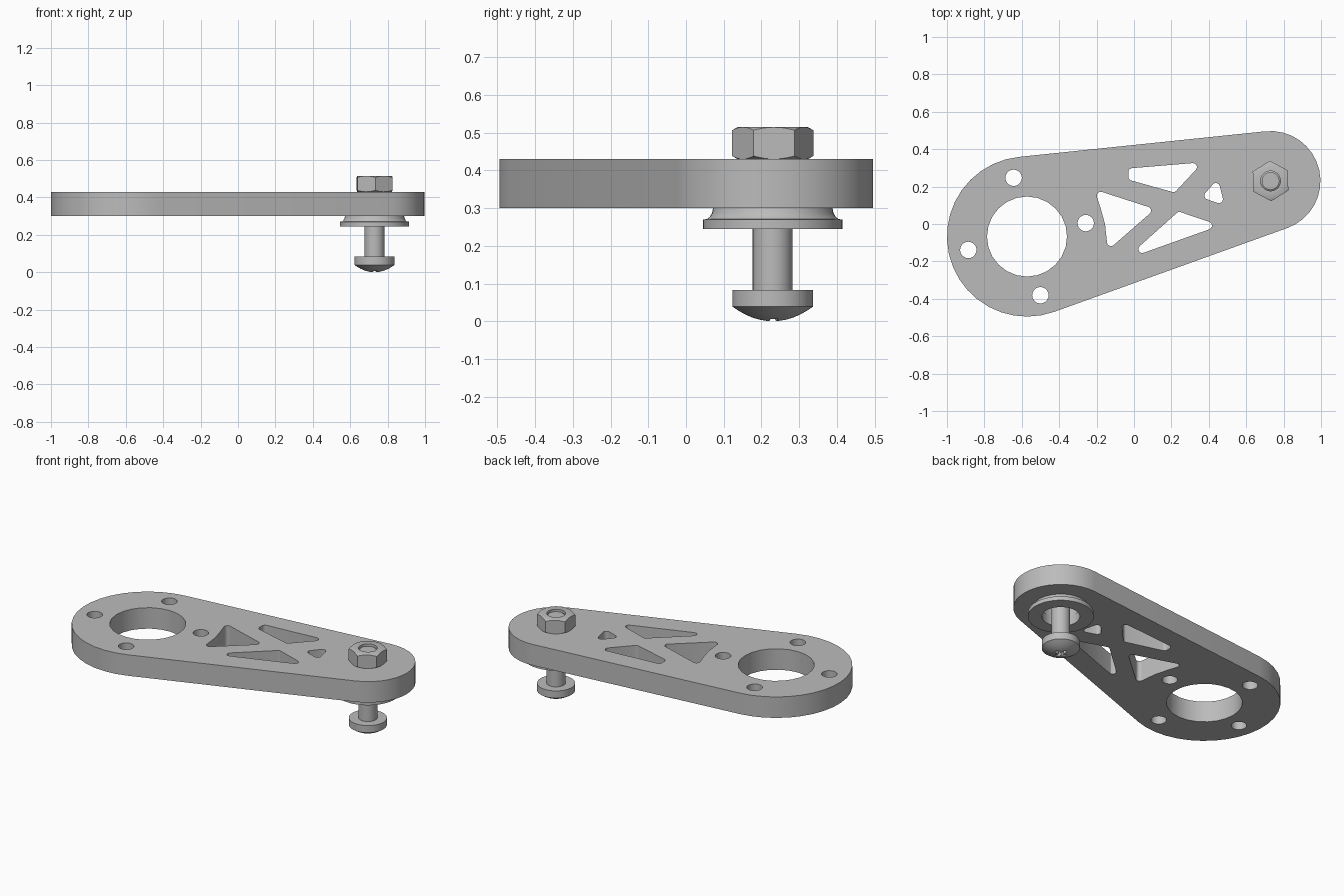
import bpy, bmesh
from math import pi, cos, sin, tan, atan2, asin, hypot
from mathutils import Vector, Matrix

if "Cube" in bpy.data.objects:
    bpy.data.objects.remove(bpy.data.objects["Cube"])

metal = bpy.data.materials.new("grey_metal")
metal.use_nodes = True
grey = (0.5, 0.5, 0.5, 1)
metal.diffuse_color = grey
metal.node_tree.nodes["Principled BSDF"].inputs["Base Color"].default_value = grey

BIG, BIG_R = Vector((-0.572, -0.067)), 0.428
PIN, PIN_R = Vector((0.73, 0.23)), 0.267
AXIS = atan2(PIN.y - BIG.y, PIN.x - BIG.x)


def finish(bm, name):
    bmesh.ops.recalc_face_normals(bm, faces=bm.faces)
    mesh = bpy.data.meshes.new(name)
    bm.to_mesh(mesh)
    bm.free()
    mesh.materials.append(metal)
    obj = bpy.data.objects.new(name, mesh)
    bpy.context.collection.objects.link(obj)
    return obj


def smooth(obj):
    bpy.ops.object.select_all(action='DESELECT')
    obj.select_set(True)
    bpy.context.view_layer.objects.active = obj
    bpy.ops.object.shade_smooth_by_angle(angle=pi / 6)


def boolean(obj, cutter, operation):
    mod = obj.modifiers.new(operation.lower(), 'BOOLEAN')
    mod.object, mod.operation, mod.solver = cutter, operation, 'EXACT'
    bpy.context.view_layer.objects.active = obj
    bpy.ops.object.modifier_apply(modifier=mod.name)
    bpy.data.objects.remove(cutter)


def arc(center, r, start, end, n):
    steps = [start + (end - start) * i / n for i in range(n + 1)]
    return [center + Vector((cos(a), sin(a))) * r for a in steps]


def circle(center, r, n=32):
    return arc(center, r, 0, 2 * pi, n)[:-1]


def rounded(corners, r=0.021):
    """Polygon whose corners are replaced by small fillets."""
    pts = [Vector(c) for c in corners]
    out = []
    for i, p in enumerate(pts):
        a = (pts[i - 1] - p).normalized()
        b = (pts[(i + 1) % len(pts)] - p).normalized()
        half = a.angle(b) / 2
        if half > 1.3:
            out.append(p)
            continue
        reach = r / tan(half)
        center = p + (a + b).normalized() * (r / sin(half))
        start, end = p + a * reach - center, p + b * reach - center
        a0 = atan2(start.y, start.x)
        turn = (atan2(end.y, end.x) - a0 + pi) % (2 * pi) - pi
        out += arc(center, r, a0, a0 + turn, 5)
    return out


def slab(name, loops, z0, z1):
    """Extruded flat shape; later loops are holes in the first."""
    bm = bmesh.new()
    edges = []
    for loop in loops:
        vs = [bm.verts.new((p.x, p.y, z0)) for p in loop]
        edges += [bm.edges.new((v, vs[i - 1])) for i, v in enumerate(vs)]
    bmesh.ops.triangle_fill(bm, edges=edges, use_beauty=True)
    top = bmesh.ops.extrude_face_region(bm, geom=bm.faces[:])["geom"]
    bmesh.ops.translate(bm, vec=(0, 0, z1 - z0),
                        verts=[v for v in top if isinstance(v, bmesh.types.BMVert)])
    return finish(bm, name)


def lathe(name, profile, closed=False, n=48):
    """Revolve (radius, height) points about the pin axis."""
    bm = bmesh.new()
    vs = [bm.verts.new((PIN.x + r, PIN.y, z)) for r, z in profile]
    edges = [bm.edges.new(pair) for pair in zip(vs, vs[1:])]
    if closed:
        edges.append(bm.edges.new((vs[-1], vs[0])))
    bmesh.ops.spin(bm, geom=vs + edges, cent=(PIN.x, PIN.y, 0), axis=(0, 0, 1),
                   angle=2 * pi, steps=n, use_duplicate=False)
    bmesh.ops.remove_doubles(bm, verts=bm.verts, dist=1e-5)
    return finish(bm, name)


# Arm plate: two round ends joined by tangents, with holes and pockets
span = hypot(*(PIN - BIG))
tilt = pi / 2 - asin((BIG_R - PIN_R) / span)
outline = (arc(BIG, BIG_R, AXIS + tilt, AXIS + 2 * pi - tilt, 20)
           + arc(PIN, PIN_R, AXIS - tilt, AXIS + tilt, 16))
pockets = [
    [(0.112, 0.08), (-0.211, 0.184), (-0.18, 0.09), (-0.155, 0), (-0.14, -0.14)],
    [(-0.03, 0.297), (-0.03, 0.237), (0.217, 0.168), (0.368, 0.33)],
    [(-0.05, -0.19), (0.238, 0.067), (0.46, -0.008)],
    [(0.361, 0.142), (0.449, 0.243), (0.464, 0.18), (0.484, 0.1)],
]
loops = [outline, circle(BIG, 0.214, 24)]
for k in range(4):
    a = AXIS + k * pi / 2
    loops.append(circle(BIG + Vector((cos(a), sin(a))) * 0.322, 0.044, 20))
loops += [rounded(p) for p in pockets]
plate = slab("arm_plate", loops, 0.30, 0.43)
boolean(plate, slab("bearing_pocket", [circle(PIN, 0.112)], 0.25, 0.40), 'DIFFERENCE')
smooth(plate)

# Flanged bushing under the plate
smooth(lathe("bushing", [(0.107, 0.245), (0.185, 0.245), (0.185, 0.27), (0.174, 0.271),
                         (0.167, 0.277), (0.161, 0.287), (0.158, 0.302),
                         (0.107, 0.302)], closed=True))

# Screw with domed head and cross recess
dome = [(0.107 * t / 6, 0.039 * (t / 6) ** 2) for t in range(7)]
screw = lathe("screw", dome + [(0.107, 0.083), (0.053, 0.083), (0.053, 0.43),
                               (0.047, 0.435), (0.047, 0.503), (0, 0.503)])
for turn in (0.1, 0.1 + pi / 2):
    bm = bmesh.new()
    bmesh.ops.create_cube(bm, size=1)
    bmesh.ops.scale(bm, vec=(0.11, 0.02, 0.08), verts=bm.verts)
    for v in bm.verts:
        if v.co.z > 0:
            v.co.x *= 0.5
    bmesh.ops.transform(bm, verts=bm.verts,
                        matrix=Matrix.Translation((PIN.x, PIN.y, 0))
                        @ Matrix.Rotation(turn, 4, 'Z'))
    boolean(screw, finish(bm, "recess_cutter"), 'DIFFERENCE')
smooth(screw)

# Hex nut: prism trimmed by a chamfered, bored disc
nut = slab("hex_nut", [arc(PIN, 0.108, 0.56, 0.56 + 2 * pi, 6)[:-1]], 0.42, 0.53)
trim = lathe("nut_trim", [(0.053, 0.43), (0.093, 0.43), (0.118, 0.444), (0.118, 0.501),
                          (0.093, 0.515), (0.053, 0.515)], closed=True)
boolean(nut, trim, 'INTERSECT')
smooth(nut)
